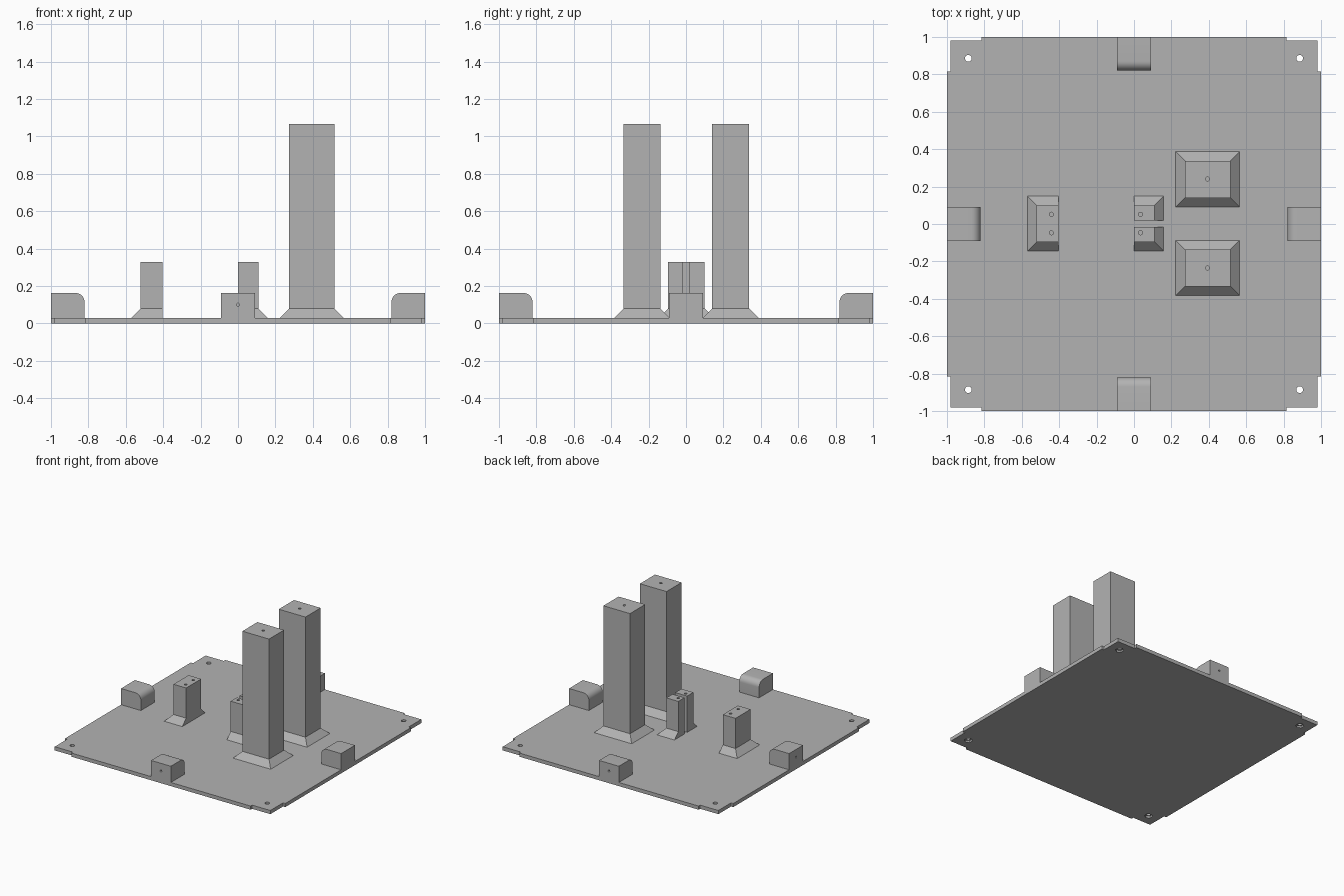
import bpy, bmesh
from math import pi, sin, cos
from mathutils import Matrix, Vector

if "Cube" in bpy.data.objects:
    bpy.data.objects.remove(bpy.data.objects["Cube"], do_unlink=True)

grey = bpy.data.materials.new("light grey")
grey.use_nodes = True
colour = (0.45, 0.45, 0.45, 1)
grey.diffuse_color = colour
grey.node_tree.nodes["Principled BSDF"].inputs["Base Color"].default_value = colour


def finish(name, bm):
    bmesh.ops.recalc_face_normals(bm, faces=bm.faces)
    mesh = bpy.data.meshes.new(name)
    bm.to_mesh(mesh)
    bm.free()
    mesh.materials.append(grey)
    obj = bpy.data.objects.new(name, mesh)
    bpy.context.collection.objects.link(obj)
    return obj


def prism(name, points, offset):
    """Extrude a closed outline along an offset vector."""
    bm = bmesh.new()
    face = bm.faces.new([bm.verts.new(p) for p in points])
    new = bmesh.ops.extrude_face_region(bm, geom=[face])["geom"]
    bmesh.ops.translate(bm, vec=offset, verts=[v for v in new if isinstance(v, bmesh.types.BMVert)])
    return finish(name, bm)


def drill(obj, centre, radius, depth, axis="Z", sides=24):
    """Cut a round or polygonal hole."""
    bm = bmesh.new()
    bmesh.ops.create_cone(bm, cap_ends=True, segments=sides, radius1=radius,
                          radius2=radius, depth=depth)
    turn = {"Z": Matrix(), "X": Matrix.Rotation(pi / 2, 4, "Y"),
            "Y": Matrix.Rotation(pi / 2, 4, "X")}[axis]
    bm.transform(Matrix.Translation(centre) @ turn)
    cutter = finish("hole_cutter", bm)
    cutter.hide_render = True
    mod = obj.modifiers.new("hole", "BOOLEAN")
    mod.operation, mod.solver, mod.object = "DIFFERENCE", "EXACT", cutter
    bpy.context.view_layer.objects.active = obj
    bpy.ops.object.modifier_apply(modifier=mod.name)
    bpy.data.objects.remove(cutter, do_unlink=True)


def smooth(obj):
    bpy.ops.object.select_all(action="DESELECT")
    obj.select_set(True)
    bpy.context.view_layer.objects.active = obj
    bpy.ops.object.shade_smooth_by_angle()


THICK = 0.03

# Base plate with stepped corners, through holes and hexagonal recesses below
corner = [(1, 0.815), (0.98, 0.815), (0.98, 0.98), (0.815, 0.98), (0.815, 1)]
outline = []
for quarter in range(4):
    rot = Matrix.Rotation(quarter * pi / 2, 3, "Z")
    outline += [rot @ Vector((x, y, 0)) for x, y in corner]
plate = prism("base_plate", outline, (0, 0, THICK))
for sx in (-1, 1):
    for sy in (-1, 1):
        drill(plate, (sx * 0.886, sy * 0.886, 0), 0.018, 0.2)
        drill(plate, (sx * 0.886, sy * 0.886, 0), 0.032, 0.03, sides=6)
smooth(plate)

# Edge blocks with a rounded inner top edge and a small hole in the outer face
R, TOP, INNER = 0.05, 0.163, 0.82
profile = [(1, THICK), (1, TOP)]
for i in range(9):
    a = pi / 2 * (1 + i / 8)
    profile.append((INNER + R + R * cos(a), TOP - R + R * sin(a)))
profile.append((INNER, THICK))
for quarter, side in enumerate(("left", "back", "right", "front")):
    rot = Matrix.Rotation(quarter * pi / 2, 3, "Z")
    block = prism(side + "_edge_block",
                  [rot @ Vector((x, -0.09, z)) for x, z in profile],
                  rot @ Vector((0, 0.18, 0)))
    drill(block, rot @ Vector((1, 0, 0.1)), 0.008, 0.16, "XY"[quarter % 2])
    smooth(block)


def post(name, x0, x1, y0, y1, height, skirt, holes):
    """Square post; skirt gives the flare on the -x, +x, -y and +y sides."""
    levels = [(THICK, 0.05), (0.08, 0), (height, 0)]
    bm = bmesh.new()
    rings = []
    for z, flare in levels:
        a, b = x0 - flare * skirt[0], x1 + flare * skirt[1]
        c, d = y0 - flare * skirt[2], y1 + flare * skirt[3]
        rings.append([bm.verts.new((x, y, z)) for x, y in ((a, c), (b, c), (b, d), (a, d))])
    for low, high in zip(rings, rings[1:]):
        for i in range(4):
            j = (i + 1) % 4
            bm.faces.new((low[i], low[j], high[j], high[i]))
    bm.faces.new(rings[0])
    bm.faces.new(rings[-1])
    obj = finish(name, bm)
    for x, y in holes:
        drill(obj, (x, y, height), 0.011, 0.2, sides=16)
    smooth(obj)


# Tall towers, then short pegs
post("back_tower", 0.273, 0.515, 0.14, 0.337, 1.067, (1, 1, 1, 1), [(0.393, 0.24)])
post("front_tower", 0.273, 0.515, -0.333, -0.137, 1.067, (1, 1, 1, 1), [(0.393, -0.235)])
post("right_peg", -0.52, -0.405, -0.095, 0.1, 0.328, (1, 0, 1, 1),
     [(-0.442, 0.052), (-0.442, -0.047)])
post("back_centre_peg", 0, 0.109, 0.02, 0.1, 0.328, (0, 1, 0, 1), [(0.035, 0.052)])
post("front_centre_peg", 0, 0.109, -0.095, -0.015, 0.328, (0, 1, 1, 0), [(0.035, -0.047)])
